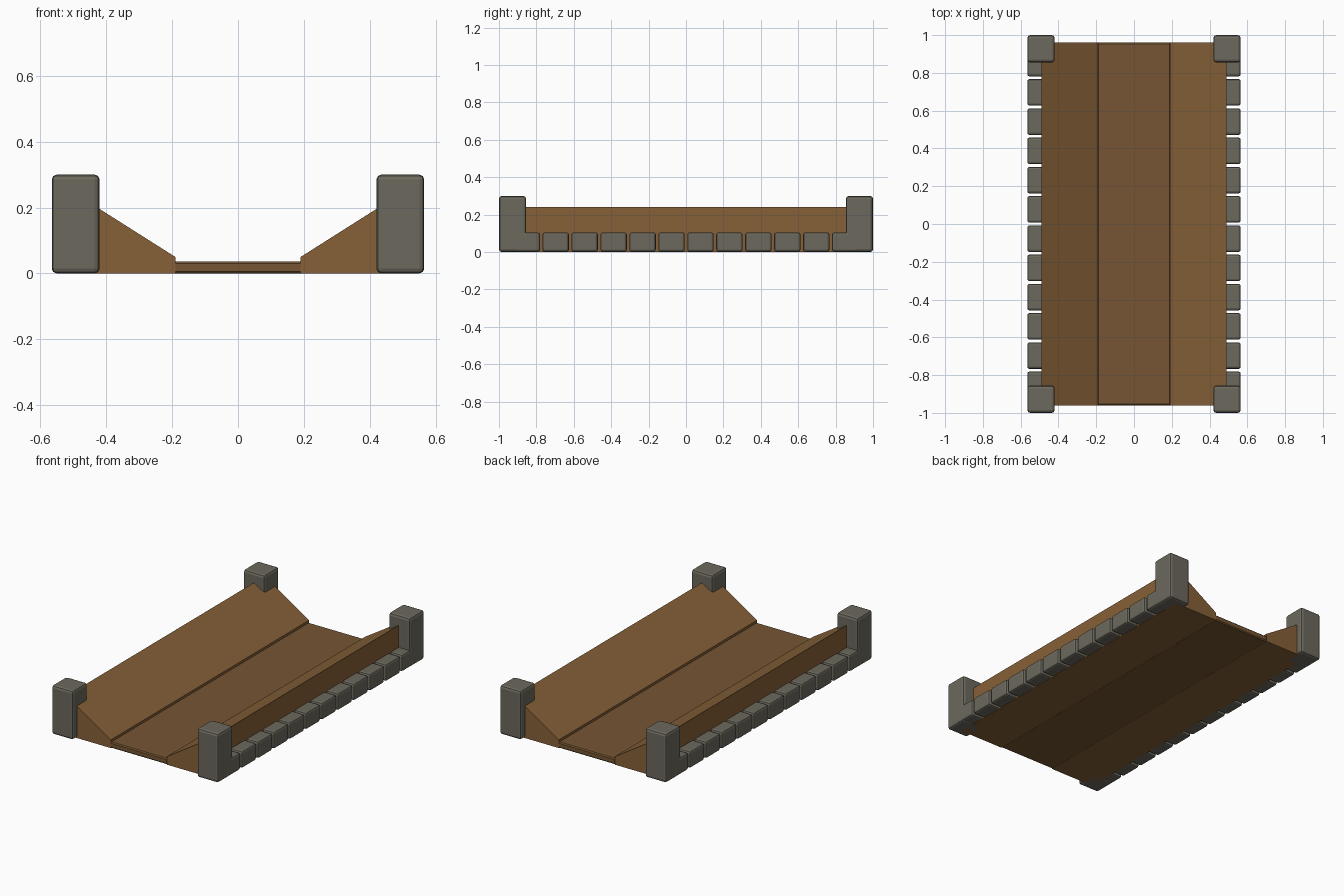
import bpy, bmesh

if "Cube" in bpy.data.objects:
    bpy.data.objects.remove(bpy.data.objects["Cube"])


def material(name, rgb):
    m = bpy.data.materials.new(name)
    m.diffuse_color = (*rgb, 1)
    m.use_nodes = True
    m.node_tree.nodes["Principled BSDF"].inputs["Base Color"].default_value = m.diffuse_color
    return m


STONE = material("stone", (0.15, 0.14, 0.11))
EARTH = material("earth", (0.24, 0.12, 0.04))
BED = material("bed_earth", (0.18, 0.09, 0.033))


def finish(name, bm, mat):
    bmesh.ops.recalc_face_normals(bm, faces=bm.faces)
    me = bpy.data.meshes.new(name)
    bm.to_mesh(me)
    bm.free()
    me.materials.append(mat)
    ob = bpy.data.objects.new(name, me)
    bpy.context.collection.objects.link(ob)
    return ob


def box(name, x, y, z, mat, bevel, segments=2):
    """Bevelled block from (min, max) ranges."""
    bm = bmesh.new()
    bmesh.ops.create_cube(bm, size=1)
    for v in bm.verts:
        v.co = [(r[0] + r[1]) / 2 + c * (r[1] - r[0]) for r, c in zip((x, y, z), v.co)]
    ob = finish(name, bm, mat)
    mod = ob.modifiers.new("bevel", 'BEVEL')
    mod.width, mod.segments = bevel, segments
    return ob


def bank(name, side):
    """Sloped bank: a cross-section extruded along y."""
    profile = [(0.19, 0), (0.49, 0), (0.49, 0.24), (0.19, 0.05)]
    bm = bmesh.new()
    face = bm.faces.new([bm.verts.new((side * x, -0.96, z)) for x, z in profile])
    ext = bmesh.ops.extrude_face_region(bm, geom=[face])
    verts = [g for g in ext["geom"] if isinstance(g, bmesh.types.BMVert)]
    bmesh.ops.translate(bm, verts=verts, vec=(0, 1.92, 0))
    return finish(name, bm, EARTH)


# Trench floor
box("trench_floor", (-0.195, 0.195), (-0.96, 0.96), (0, 0.036), BED, 0.006, 1)

for side, label in ((-1, "left"), (1, "right")):
    xr = sorted((side * 0.42, side * 0.565))
    # Sloped earth bank
    bank(f"{label}_bank", side)
    # Row of kerb stones along the outer edge
    for i in range(12):
        y = (i - 5.5) * 0.1548
        box(f"{label}_kerb_stone", xr, (y - 0.0705, y + 0.0705), (0.002, 0.105), STONE, 0.012)
    # Corner posts
    for end, place in ((-1, "front"), (1, "back")):
        yr = sorted((end * 0.855, end * 1.0))
        box(f"{place}_{label}_post", xr, yr, (0, 0.3), STONE, 0.015)
